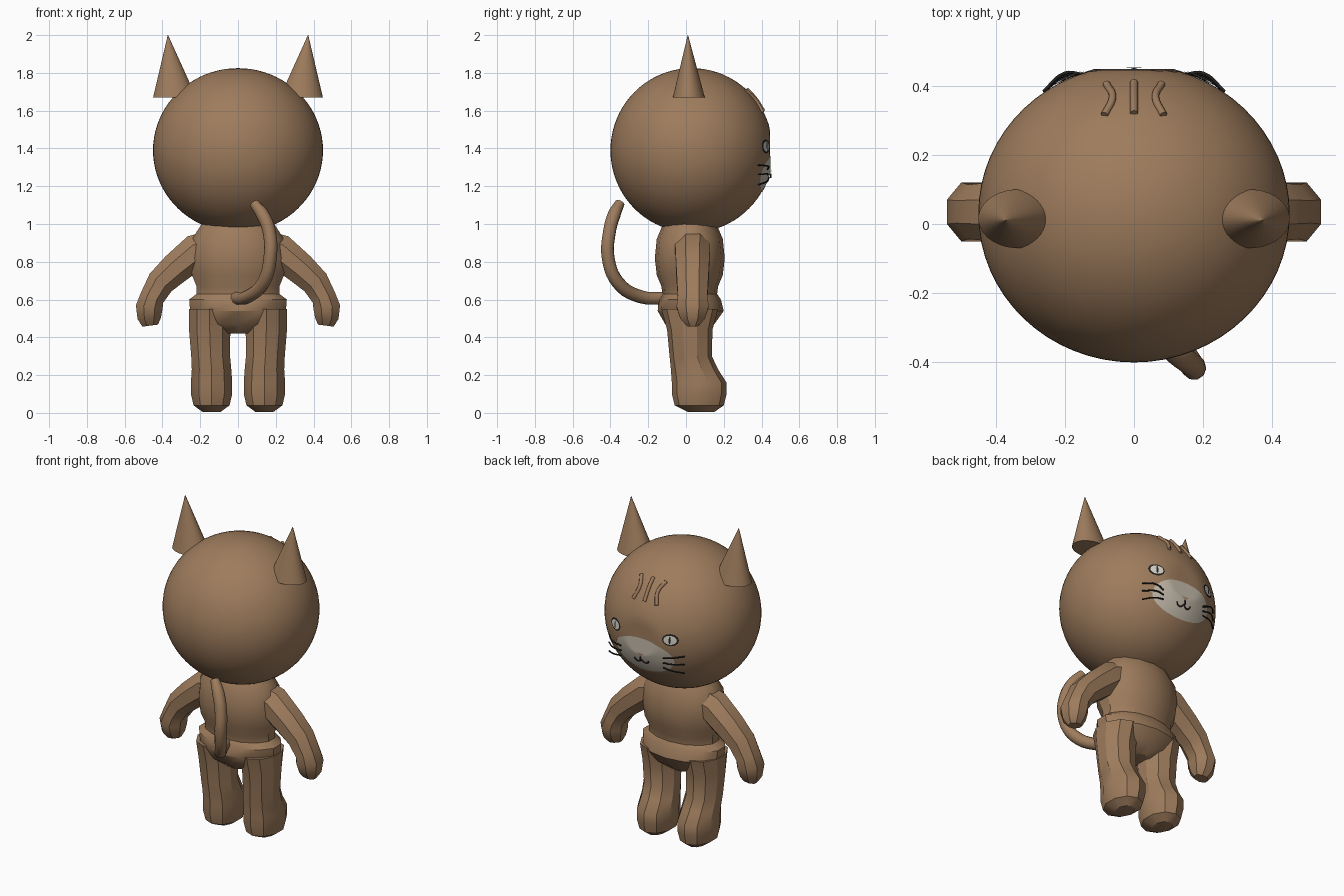
import bpy, bmesh, math
from mathutils import Vector

if "Cube" in bpy.data.objects:
    bpy.data.objects.remove(bpy.data.objects["Cube"])


def material(name, rgb):
    m = bpy.data.materials.new(name)
    m.diffuse_color = (*rgb, 1)
    m.use_nodes = True
    m.node_tree.nodes["Principled BSDF"].inputs["Base Color"].default_value = m.diffuse_color
    return m


BROWN = material("brown fur", (0.34, 0.20, 0.108))
CREAM = material("muzzle cream", (0.56, 0.50, 0.41))
WHITE = material("eye white", (0.68, 0.65, 0.58))
BLACK = material("dark lines", (0.018, 0.016, 0.015))
TAN = material("nose tan", (0.40, 0.27, 0.18))

# Head ellipsoid, slightly flattened on its face
HC = Vector((0, 0.03, 1.39))
HR = Vector((0.45, 0.43, 0.435))
FLAT = 0.445


def finish(name, bm, mat, angle=32):
    me = bpy.data.meshes.new(name)
    bm.to_mesh(me)
    bm.free()
    me.materials.append(mat)
    for p in me.polygons:
        p.use_smooth = True
    me.set_sharp_from_angle(angle=math.radians(angle))
    ob = bpy.data.objects.new(name, me)
    bpy.context.collection.objects.link(ob)
    return ob


def loft(name, sections, n=10, mat=BROWN, angle=32):
    """Skin rings given as (centre, half-axis u, half-axis v), capped at both ends."""
    bm = bmesh.new()
    rings = []
    for c, u, v in sections:
        ring = []
        for i in range(n):
            a = 2 * math.pi * (i + 0.5) / n
            ring.append(bm.verts.new(Vector(c) + Vector(u) * math.cos(a) + Vector(v) * math.sin(a)))
        rings.append(ring)
    for a, b in zip(rings, rings[1:]):
        for i in range(n):
            j = (i + 1) % n
            bm.faces.new((a[i], a[j], b[j], b[i]))
    bm.faces.new(rings[0])
    bm.faces.new(rings[-1])
    bmesh.ops.recalc_face_normals(bm, faces=bm.faces)
    return finish(name, bm, mat, angle)


def face_y(x, z):
    """Depth of the head's face surface at x, z."""
    q = 1 - ((x - HC.x) / HR.x) ** 2 - ((z - HC.z) / HR.z) ** 2
    return min(FLAT, HC.y + HR.y * math.sqrt(max(q, 0)))


def patch(name, outline, mat, lift, rings=1):
    """Thin plate laid on the face, from an outline in x, z."""
    cx = sum(p[0] for p in outline) / len(outline)
    cz = sum(p[1] for p in outline) / len(outline)

    def put(x, z):
        return bm.verts.new((x, face_y(x, z) + lift, z))
    bm = bmesh.new()
    mid = put(cx, cz)
    loops = [[put(cx + (x - cx) * k / rings, cz + (z - cz) * k / rings) for x, z in outline]
             for k in range(1, rings + 1)]
    n = len(outline)
    for i in range(n):
        j = (i + 1) % n
        bm.faces.new((mid, loops[0][i], loops[0][j]))
        for a, b in zip(loops, loops[1:]):
            bm.faces.new((a[i], b[i], b[j], a[j]))
    bm.normal_update()
    for f in bm.faces:
        if f.normal.y < 0:
            f.normal_flip()
    return finish(name, bm, mat)


def ellipse(cx, cz, rx, rz, n):
    return [(cx + rx * math.cos(2 * math.pi * i / n), cz + rz * math.sin(2 * math.pi * i / n))
            for i in range(n)]


def tube(name, pts, radius, mat, end=1.0, res=3):
    """Smooth round rod through points."""
    cu = bpy.data.curves.new(name, 'CURVE')
    cu.dimensions = '3D'
    cu.bevel_depth = radius
    cu.bevel_resolution = res
    cu.resolution_u = 5
    cu.use_fill_caps = True
    s = cu.splines.new('BEZIER')
    s.bezier_points.add(len(pts) - 1)
    for p, co in zip(s.bezier_points, pts):
        p.co = co
        p.handle_left_type = p.handle_right_type = 'AUTO'
    s.bezier_points[-1].radius = end
    cu.materials.append(mat)
    ob = bpy.data.objects.new(name, cu)
    bpy.context.collection.objects.link(ob)
    return ob


# Head
bm = bmesh.new()
bmesh.ops.create_uvsphere(bm, u_segments=64, v_segments=40, radius=1)
for v in bm.verts:
    v.co = Vector(a * b + c for a, b, c in zip(v.co, HR, HC))
    v.co.y = min(v.co.y, FLAT)
finish("head", bm, BROWN, 60)

# Torso with flared waistband: z, y, half-width, half-depth
torso = [(0.42, 0.02, 0.08, 0.07), (0.47, 0.02, 0.22, 0.13), (0.54, 0.025, 0.26, 0.175),
         (0.60, 0.02, 0.265, 0.165), (0.63, 0.02, 0.225, 0.145), (0.67, 0.02, 0.225, 0.15),
         (0.73, 0.02, 0.25, 0.175), (0.82, 0.02, 0.26, 0.185), (0.92, 0.02, 0.25, 0.175),
         (0.98, 0.02, 0.21, 0.15), (1.04, 0.02, 0.17, 0.12)]
loft("torso", [((0, y, z), (rx, 0, 0), (0, ry, 0)) for z, y, rx, ry in torso], 14)

# Leg profile: z, x, y, half-width, half-depth
leg = [(0.005, 0.14, 0.08, 0.05, 0.07), (0.04, 0.14, 0.07, 0.10, 0.13),
       (0.10, 0.14, 0.07, 0.115, 0.145), (0.16, 0.14, 0.07, 0.115, 0.145),
       (0.23, 0.14, 0.045, 0.11, 0.125), (0.30, 0.145, 0.025, 0.108, 0.112),
       (0.44, 0.15, 0.02, 0.115, 0.12), (0.55, 0.15, 0.02, 0.115, 0.15)]
# Arm profile: x, z, half-thickness, half-depth
arm = [(0.12, 0.89, 0.09, 0.10), (0.22, 0.855, 0.10, 0.10), (0.33, 0.765, 0.09, 0.095),
       (0.41, 0.69, 0.08, 0.09), (0.455, 0.61, 0.07, 0.085), (0.47, 0.56, 0.077, 0.092),
       (0.47, 0.50, 0.067, 0.07), (0.465, 0.462, 0.045, 0.035)]

for s, side in ((-1, "left"), (1, "right")):
    loft(side + "_leg", [((s * x, y, z), (rx, 0, 0), (0, ry, 0)) for z, x, y, rx, ry in leg], 10)

    rings = []
    for i, (x, z, r, d) in enumerate(arm):
        a, b = arm[max(i - 1, 0)], arm[min(i + 1, len(arm) - 1)]
        t = Vector((b[0] - a[0], 0, b[1] - a[1])).normalized()
        rings.append(((s * x, 0.035, z), (-s * t.z * r, 0, t.x * r), (0, d, 0)))
    loft(side + "_arm", rings, 8)

    # Leaning cone ear
    loft(side + "_ear", [((s * 0.335, 0.015, 1.67), (0.115, 0, 0), (0, 0.085, 0)),
                         ((s * 0.371, 0.01, 2.0), (0.001, 0, 0), (0, 0.001, 0))], 32)

    # Eye: dark rim, pale almond, slit pupil
    ex, ez = s * 0.188, 1.41
    patch(side + "_eye_rim", ellipse(ex, ez, 0.045, 0.037, 12), BLACK, 0.004, 2)
    patch(side + "_eye_white", ellipse(ex, ez, 0.036, 0.028, 12), WHITE, 0.007, 2)
    patch(side + "_pupil", ellipse(ex, ez, 0.006, 0.025, 8), BLACK, 0.0095)

    # Whiskers arching off the cheek
    for k, (z0, z1) in enumerate(((1.29, 1.312), (1.26, 1.262), (1.23, 1.208))):
        tube(f"{side}_whisker_{k + 1}",
             [(s * 0.145, 0.432, z0), (s * 0.20, 0.436 - 0.005 * k, (z0 + z1) / 2 + 0.004),
              (s * 0.262, 0.383, z1)], 0.0045, BLACK, res=1)

    # Mouth curve on each side
    tube(side + "_mouth", [(s * x, face_y(x, z) + 0.004, z) for x, z in
                           ((0, 1.246), (0.018, 1.23), (0.038, 1.232), (0.048, 1.248))],
         0.0045, BLACK, res=1)

# Muzzle, nose and lip line
patch("muzzle", ellipse(0, 1.275, 0.2, 0.108, 40), CREAM, 0.003, 8)
patch("nose", [(-0.026, 1.29), (0.026, 1.29), (0, 1.266)], TAN, 0.007)
tube("lip_line", [(0, FLAT + 0.004, 1.268), (0, FLAT + 0.004, 1.244)], 0.0045, BLACK, res=1)

# Forehead stripes following the skull
stripes = {"left": ((-0.085, 0.315), (-0.062, 0.365), (-0.08, 0.405)),
           "middle": ((0, 0.32), (0, 0.365), (0, 0.41)),
           "right": ((0.085, 0.315), (0.062, 0.365), (0.08, 0.405))}
for nm, pts in stripes.items():
    path = []
    for x, y in pts:
        q = 1 - (x / HR.x) ** 2 - ((y - HC.y) / HR.y) ** 2
        path.append((x, y, HC.z + HR.z * math.sqrt(q) + 0.003))
    tube(nm + "_forehead_stripe", path, 0.011, BROWN, res=2)

# Tail curling up behind
tube("tail", [(-0.01, -0.11, 0.605), (0.05, -0.24, 0.615), (0.135, -0.36, 0.69),
              (0.17, -0.412, 0.82), (0.165, -0.405, 0.96), (0.13, -0.38, 1.05),
              (0.085, -0.35, 1.11)], 0.035, BROWN, end=0.75)
